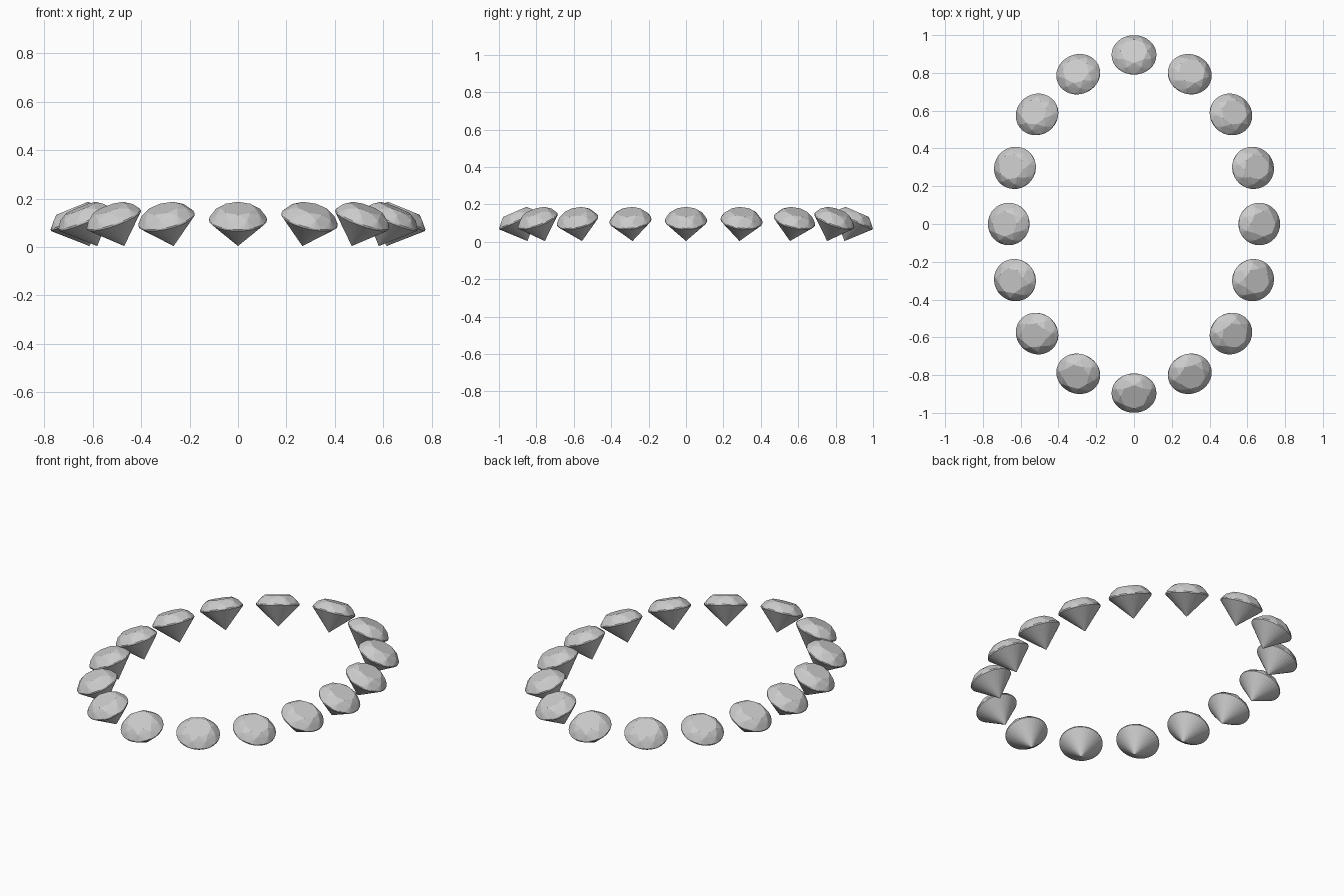
import bpy, bmesh, math
from mathutils import Matrix, Vector

if "Cube" in bpy.data.objects:
    bpy.data.objects.remove(bpy.data.objects["Cube"])

R = 0.112            # girdle radius
TILT = math.radians(23.5)
STRETCH = 1.06       # the whole ring is slightly widened in x
GIRDLE_Z = 0.113


def ring(bm, n, r, z, offset=0.0):
    for i in range(n):
        a = 2 * math.pi * (i + offset) / n
        bm.verts.new((r * math.cos(a), r * math.sin(a), z))


def gem(name, x, y):
    bm = bmesh.new()
    # table, crown break, girdle band and culet, wrapped into flat facets
    ring(bm, 8, 0.60 * R, 0.051)
    ring(bm, 8, 0.83 * R, 0.033, 0.5)
    ring(bm, 32, R, 0.004)
    ring(bm, 32, R, -0.003)
    bm.verts.new((0, 0, -0.119))
    bmesh.ops.convex_hull(bm, input=bm.verts[:])
    bmesh.ops.dissolve_limit(bm, angle_limit=math.radians(0.5),
                             verts=bm.verts[:], edges=bm.edges[:])
    # lean the table outward along the oval's normal, then stretch in x
    heading = math.atan2(y / 0.895 ** 2, (x / STRETCH) / (0.663 / STRETCH) ** 2)
    m = (Matrix.Translation((x, y, GIRDLE_Z))
         @ Matrix.Diagonal(Vector((STRETCH, 1, 1, 1)))
         @ Matrix.Rotation(heading, 4, 'Z')
         @ Matrix.Rotation(TILT, 4, 'Y'))
    bm.transform(m)
    bmesh.ops.recalc_face_normals(bm, faces=bm.faces[:])
    me = bpy.data.meshes.new(name)
    bm.to_mesh(me)
    bm.free()
    bpy.context.collection.objects.link(bpy.data.objects.new(name, me))


# one quarter of the oval, mirrored to all four quadrants
quarter = [(0.663, 0), (0.63, 0.297), (0.513, 0.58), (0.295, 0.793), (0, 0.895)]
spots = sorted({(sx * x + 0.0, sy * y + 0.0) for x, y in quarter
                for sx in (1, -1) for sy in (1, -1)})
for i, (x, y) in enumerate(spots):
    gem(f"gem_{i + 1:02d}", x, y)
